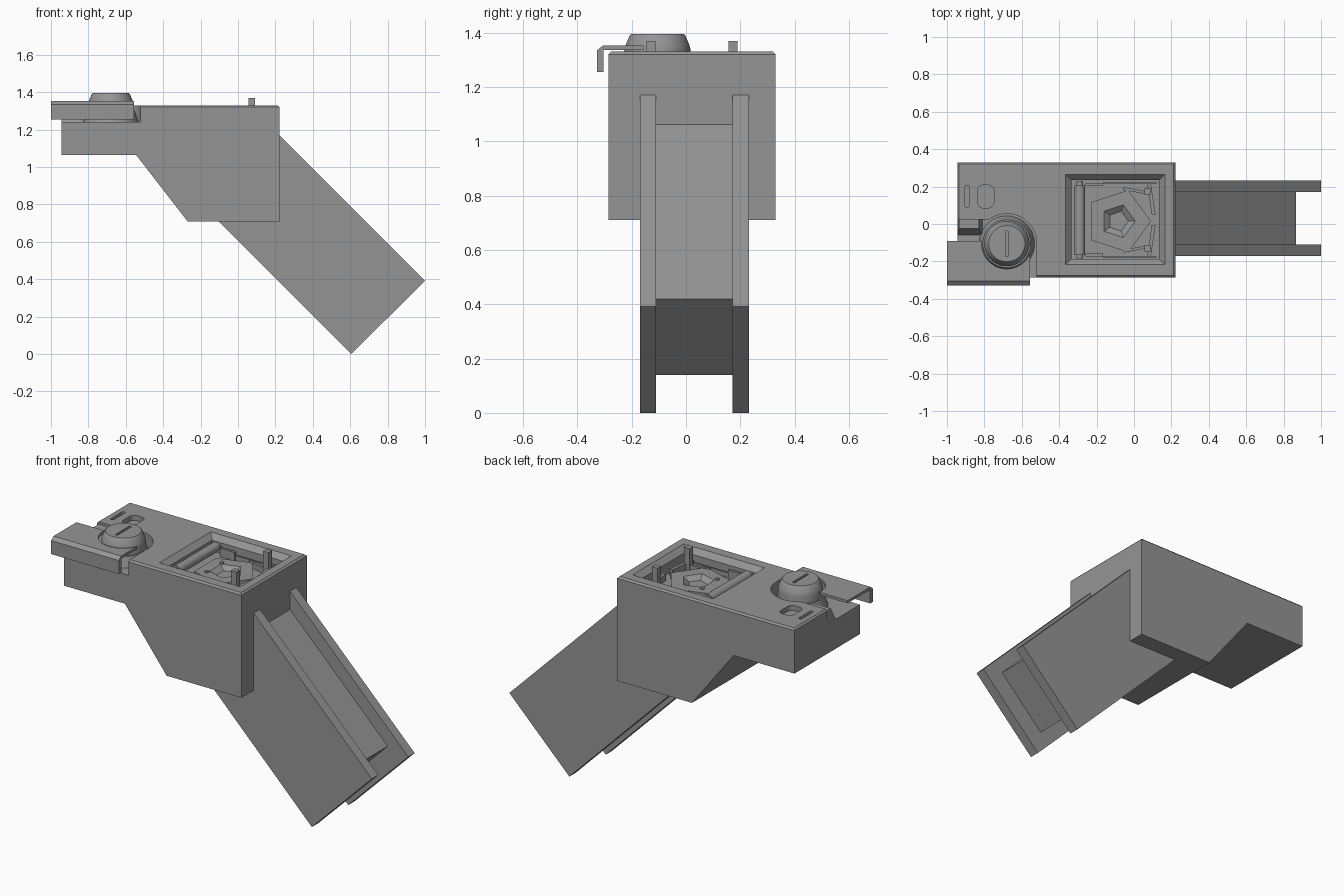
import bpy, bmesh, math
from mathutils import Vector

old = bpy.data.objects.get("Cube")
if old:
    bpy.data.objects.remove(old, do_unlink=True)

grey = bpy.data.materials.new("plain_grey")
grey.use_nodes = True
GREY = (0.3, 0.3, 0.3, 1)
grey.diffuse_color = GREY
grey.node_tree.nodes["Principled BSDF"].inputs["Base Color"].default_value = GREY


def loft(name, rings):
    """Closed solid through a list of equal-length rings of points."""
    bm = bmesh.new()
    rows = [[bm.verts.new(p) for p in ring] for ring in rings]
    n = len(rows[0])
    for a, b in zip(rows, rows[1:]):
        for i in range(n):
            j = (i + 1) % n
            bm.faces.new((a[i], a[j], b[j], b[i]))
    bm.faces.new(rows[0][::-1])
    bm.faces.new(rows[-1])
    bmesh.ops.recalc_face_normals(bm, faces=bm.faces)
    mesh = bpy.data.meshes.new(name)
    bm.to_mesh(mesh)
    bm.free()
    mesh.materials.append(grey)
    ob = bpy.data.objects.new(name, mesh)
    bpy.context.collection.objects.link(ob)
    return ob


def rect(x0, x1, y0, y1, z):
    return [(x0, y0, z), (x1, y0, z), (x1, y1, z), (x0, y1, z)]


def circle(x, y, r, z, n=48):
    return [(x + r * math.cos(math.tau * i / n), y + r * math.sin(math.tau * i / n), z) for i in range(n)]


def box(name, x0, x1, y0, y1, z0, z1):
    return loft(name, [rect(x0, x1, y0, y1, z0), rect(x0, x1, y0, y1, z1)])


def side_prism(name, pts, y0, y1):
    return loft(name, [[(x, y, z) for x, z in pts] for y in (y0, y1)])


def plan_prism(name, pts, z0, z1):
    return loft(name, [[(x, y, z) for x, y in pts] for z in (z0, z1)])


def rounded(x, y, w, h, r):
    """Rounded rectangle outline in plan."""
    pts = []
    for k, (sx, sy) in enumerate(((1, 1), (-1, 1), (-1, -1), (1, -1))):
        for i in range(6):
            a = math.pi / 2 * (k + i / 5)
            pts.append((x + sx * (w / 2 - r) + r * math.cos(a), y + sy * (h / 2 - r) + r * math.sin(a)))
    return pts


def activate(ob):
    bpy.ops.object.select_all(action='DESELECT')
    bpy.context.view_layer.objects.active = ob
    ob.select_set(True)


def cut(ob, cutter):
    activate(ob)
    m = ob.modifiers.new("cut", 'BOOLEAN')
    m.operation, m.solver, m.object = 'DIFFERENCE', 'EXACT', cutter
    bpy.ops.object.modifier_apply(modifier=m.name)
    bpy.data.objects.remove(cutter, do_unlink=True)


def smooth(ob):
    activate(ob)
    bpy.ops.object.shade_smooth_by_angle(angle=math.radians(30))


TOP = 1.33
KX, KY = -0.68, -0.105

# Housing with softened top rim
housing = side_prism("housing", [(-0.945, 1.065), (-0.545, 1.065), (-0.27, 0.71),
                                 (0.222, 0.71), (0.222, TOP), (-0.945, TOP)], -0.285, 0.33)
bm = bmesh.new()
bm.from_mesh(housing.data)
rim = [e for e in bm.edges if all(v.co.z > TOP - 0.01 for v in e.verts)]
bmesh.ops.bevel(bm, geom=rim, offset=0.01, segments=1, affect='EDGES')
bm.to_mesh(housing.data)
bm.free()

# Corner notch that wraps around the knob
R = 0.16
arc = [(KX + R * math.cos(a), KY + R * math.sin(a))
       for a in [math.radians(126) * i / 24 for i in range(25)]]
cut(housing, plan_prism("notch_cutter", arc + [(-1.1, arc[-1][1]), (-1.1, -0.4), (KX + R, -0.4)], 1.24, 1.5))

# Sloped opening, well and engraved slots
cut(housing, loft("well_cutter", [rect(-0.335, 0.135, -0.187, 0.235, 1.235), rect(-0.335, 0.135, -0.187, 0.235, 1.30),
                                  rect(-0.365, 0.166, -0.217, 0.265, TOP), rect(-0.365, 0.166, -0.217, 0.265, 1.4)]))
cut(housing, plan_prism("small_slot_cutter", rounded(-0.893, 0.147, 0.02, 0.12, 0.009), 1.30, 1.4))
cut(housing, plan_prism("large_slot_cutter", rounded(-0.793, 0.147, 0.088, 0.122, 0.03), 1.30, 1.4))

# Ramp beside the knob
loft("notch_ramp", [rect(-0.945, -0.81, -0.06, 0.03, 1.235), rect(-0.935, -0.83, -0.025, 0.03, 1.315)])

# Knob and collar
loft("knob_collar", [circle(KX, KY, 0.15, 1.235), circle(KX, KY, 0.128, 1.30)])
knob = loft("knob", [circle(KX, KY, r, z) for r, z in
                     ((0.12, 1.24), (0.121, 1.34), (0.117, 1.355), (0.102, 1.39), (0.097, 1.395))])
cut(knob, box("knob_slot_cutter", KX - 0.007, KX + 0.007, KY - 0.068, KY + 0.068, 1.38, 1.45))
smooth(knob)

# Bent cover plate with front flange
flange = [(-0.328, 1.255), (-0.328, 1.335), (-0.305, 1.353), (-0.09, 1.353),
          (-0.09, 1.337), (-0.303, 1.337), (-0.303, 1.255)]
cover = loft("cover_plate", [[(x, y, z) for y, z in flange] for x in (-1.0, -0.555)])
cut(cover, plan_prism("cover_cutter", [p[:2] for p in circle(KX, KY, 0.135, 0)], 1.2, 1.5))

# Chute: two rails with a recessed floor between
rail = [(0.605, 0), (1.0, 0.392), (0.2, 1.192), (0.05, 1.1), (-0.15, 0.757)]
for side, y0, y1 in (("right", -0.17, -0.11), ("left", 0.172, 0.232)):
    side_prism(side + "_rail", rail, y0, y1)
side_prism("chute_floor", [(0.585, 0.14), (0.865, 0.42), (0.2, 1.083), (0.05, 1.05), (-0.1, 0.825)], -0.112, 0.174)

# Roller along one end of the well
roller = loft("roller", [[(-0.29 + r * math.cos(math.tau * i / 24), y, 1.285 + r * math.sin(math.tau * i / 24))
                          for i in range(24)]
                         for r, y in ((0.018, -0.185), (0.018, -0.165), (0.028, -0.165),
                                      (0.028, 0.205), (0.018, 0.205), (0.018, 0.23))])
smooth(roller)


# Pentagon with a funnel pit
def pentagon(r, z, cx=-0.085):
    return circle(cx, 0.015, r, z, 5)


plate = loft("pentagon_plate", [pentagon(0.175, 1.23), pentagon(0.175, 1.268)])
cut(plate, loft("pit_cutter", [pentagon(0.055, 1.245), pentagon(0.095, 1.27), pentagon(0.095, 1.3)]))
for side, y in (("right", -0.058), ("left", 0.083)):
    loft(side + "_pin", [circle(-0.165, y, 0.012, z, 16) for z in (1.26, 1.276)])

# Upright pegs, side links and end struts, mirrored about the well centre
C = 0.022
for side, s in (("right", -1), ("left", 1)):
    def span(a, b):
        return sorted((C + s * a, C + s * b))
    box(side + "_peg", 0.055, 0.092, *span(0.135, 0.168), 1.235, 1.37)
    box(side + "_link", -0.26, -0.165, *span(0.18, 0.195), 1.235, 1.285)
    box(side + "_runner", -0.165, 0.12, *span(0.192, 0.2), 1.235, 1.262)
    plan_prism(side + "_strut", [(0.095, C + s * 0.03), (0.115, C + s * 0.03), (0.09, C + s * 0.195),
                                 (0.07, C + s * 0.195)], 1.235, 1.275)
    plan_prism(side + "_brace", [(-0.06, C + s * 0.16), (-0.055, C + s * 0.175), (0.055, C + s * 0.155),
                                 (0.055, C + s * 0.14)], 1.235, 1.27)
